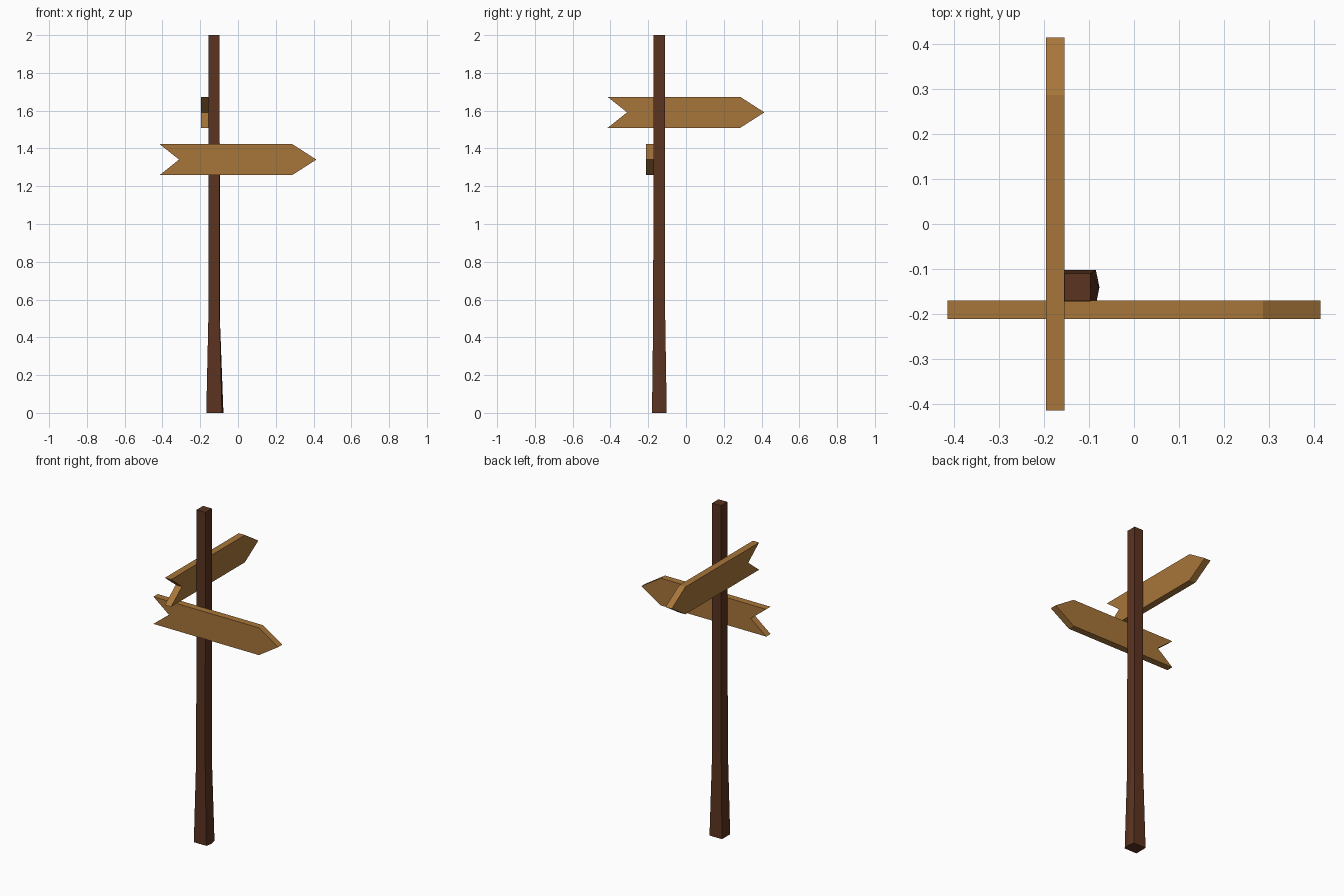
import bpy, bmesh, math
from mathutils import Matrix

if "Cube" in bpy.data.objects:
    bpy.data.objects.remove(bpy.data.objects["Cube"])


def material(name, rgb):
    m = bpy.data.materials.new(name)
    m.diffuse_color = (*rgb, 1)
    m.use_nodes = True
    m.node_tree.nodes["Principled BSDF"].inputs["Base Color"].default_value = m.diffuse_color
    return m


def make_object(name, bm, mat):
    bmesh.ops.recalc_face_normals(bm, faces=bm.faces)
    mesh = bpy.data.meshes.new(name)
    bm.to_mesh(mesh)
    bm.free()
    mesh.materials.append(mat)
    ob = bpy.data.objects.new(name, mesh)
    bpy.context.collection.objects.link(ob)
    return ob


dark_wood = material("dark_wood", (0.105, 0.034, 0.015))
light_wood = material("light_wood", (0.39, 0.18, 0.042))

# Post: square section, flared below z = 0.5 with a ridge on the +x side
# each ring: z, x min, x max, y min, y max, ridge x
rings = [(0.0, -0.168, -0.085, -0.18, -0.102, -0.077),
         (0.5, -0.157, -0.097, -0.174, -0.110, -0.096),
         (2.0, -0.155, -0.097, -0.171, -0.110, -0.097)]
bm = bmesh.new()
loops = []
for z, x0, x1, y0, y1, ridge in rings:
    outline = [(x0, y0), (x1, y0), (ridge, (y0 + y1) / 2), (x1, y1), (x0, y1)]
    loops.append([bm.verts.new((x, y, z)) for x, y in outline])
for low, high in zip(loops, loops[1:]):
    for i in range(5):
        j = (i + 1) % 5
        bm.faces.new((low[i], low[j], high[j], high[i]))
bm.faces.new(loops[0][::-1])
bm.faces.new(loops[-1])
make_object("post", bm, dark_wood)


# Arrow boards: notched tail, pointed tip, extruded to plank thickness
def arrow_board(name, location, turn):
    h, t = 0.082, 0.0205
    outline = [(-0.415, -h), (0.287, -h), (0.415, 0), (0.287, h),
               (-0.415, h), (-0.312, 0)]
    bm = bmesh.new()
    face = bm.faces.new([bm.verts.new((x, -t, z)) for x, z in outline])
    solid = bmesh.ops.extrude_face_region(bm, geom=[face])
    back = [v for v in solid["geom"] if isinstance(v, bmesh.types.BMVert)]
    bmesh.ops.translate(bm, verts=back, vec=(0, 2 * t, 0))
    bm.transform(Matrix.Translation(location) @ Matrix.Rotation(turn, 4, "Z"))
    make_object(name, bm, light_wood)


arrow_board("lower_arrow_board", (0, -0.1905, 1.341), 0)
arrow_board("upper_arrow_board", (-0.1755, 0, 1.591), math.pi / 2)
